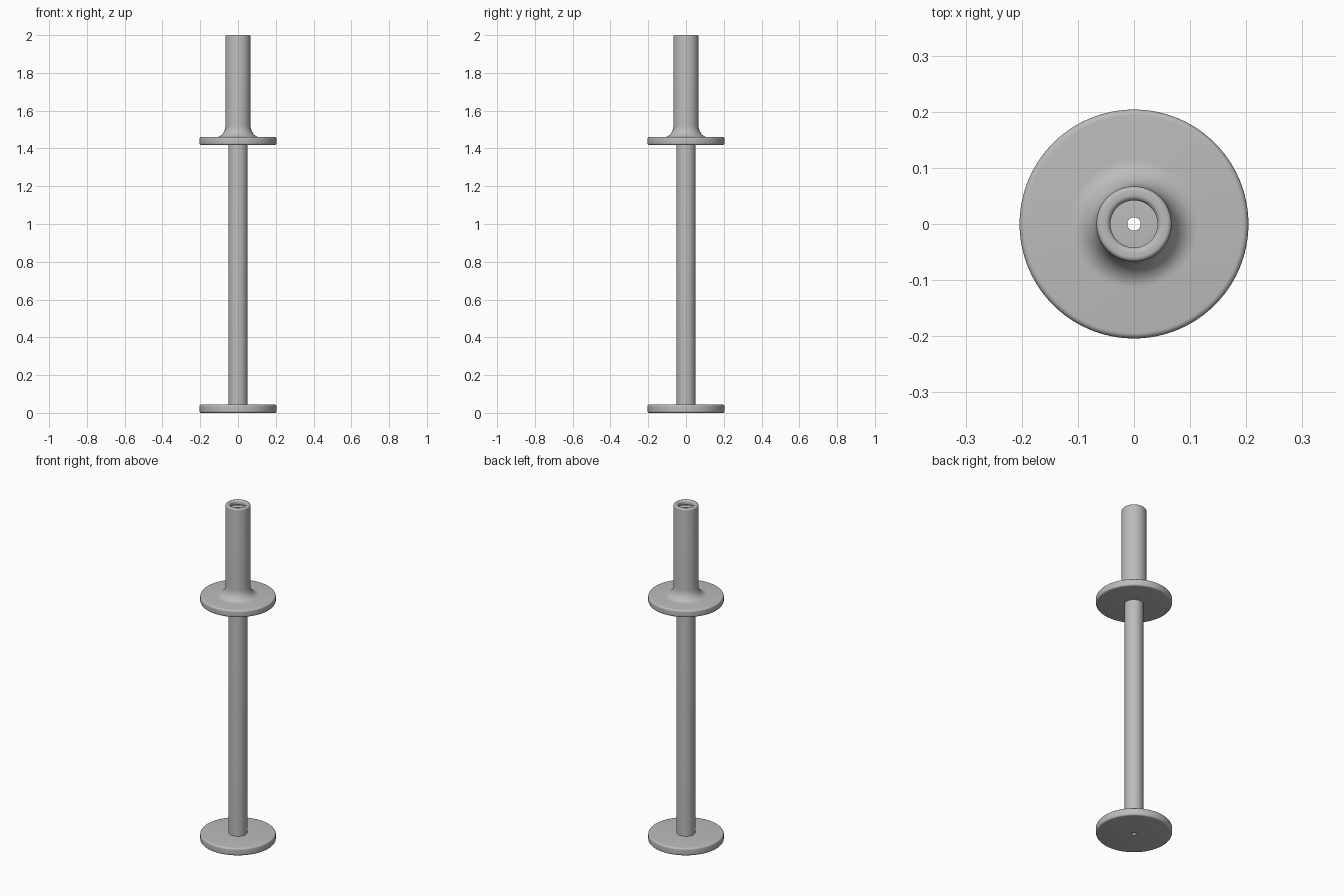
import bpy, bmesh, math

if "Cube" in bpy.data.objects:
    bpy.data.objects.remove(bpy.data.objects["Cube"])

SEGMENTS = 96
grey = bpy.data.materials.new("light grey plastic")
grey.diffuse_color = (0.5, 0.5, 0.5, 1)
grey.use_nodes = True
grey.node_tree.nodes["Principled BSDF"].inputs["Base Color"].default_value = grey.diffuse_color


def arc(cx, cz, rx, rz, start, end, steps=6):
    """Elliptical corner points, angles in degrees."""
    points = []
    for i in range(steps + 1):
        a = math.radians(start + (end - start) * i / steps)
        points.append((cx + rx * math.cos(a), cz + rz * math.sin(a)))
    return points


def lathe(name, profile):
    """Revolve a closed (radius, height) profile about the z axis."""
    bm = bmesh.new()
    rings = []
    for r, z in profile:
        rings.append([bm.verts.new((r * math.cos(2 * math.pi * i / SEGMENTS),
                                    r * math.sin(2 * math.pi * i / SEGMENTS), z))
                      for i in range(SEGMENTS)])
    for k, ring in enumerate(rings):
        above = rings[(k + 1) % len(rings)]
        for i in range(SEGMENTS):
            j = (i + 1) % SEGMENTS
            bm.faces.new((ring[i], ring[j], above[j], above[i]))
    bmesh.ops.recalc_face_normals(bm, faces=bm.faces)
    mesh = bpy.data.meshes.new(name)
    bm.to_mesh(mesh)
    bm.free()
    mesh.materials.append(grey)
    obj = bpy.data.objects.new(name, mesh)
    bpy.context.collection.objects.link(obj)
    bpy.ops.object.select_all(action='DESELECT')
    obj.select_set(True)
    bpy.context.view_layer.objects.active = obj
    bpy.ops.object.shade_smooth_by_angle(angle=math.radians(35))


# Plunger: thumb disc and long rod with a fine bore through the middle
R, BORE, ROD = 0.204, 0.012, 0.05
plunger = [(BORE, 0.0)]
plunger += arc(R - 0.01, 0.01, 0.01, 0.01, -90, 0)
plunger += arc(R - 0.01, 0.035, 0.01, 0.01, 0, 90)
plunger += [(ROD, 0.045)]
plunger += arc(ROD - 0.008, 1.967, 0.008, 0.008, 0, 90)
plunger += [(BORE, 1.975)]
lathe("plunger", plunger)

# Barrel: finger flange, flared neck and sleeve with a rounded open mouth
SLEEVE = 0.067
barrel = [(0.051, 1.418)]
barrel += arc(R - 0.01, 1.428, 0.01, 0.01, -90, 0)
barrel += arc(R - 0.01, 1.45, 0.01, 0.01, 0, 90)
barrel += arc(SLEEVE + 0.048, 1.52, 0.048, 0.06, 270, 180, 10)
barrel += arc(SLEEVE - 0.008, 1.992, 0.008, 0.008, 0, 90)
barrel += arc(0.052, 1.99, 0.01, 0.01, 90, 180)
barrel += [(0.042, 1.977), (0.051, 1.977)]
lathe("barrel", barrel)
